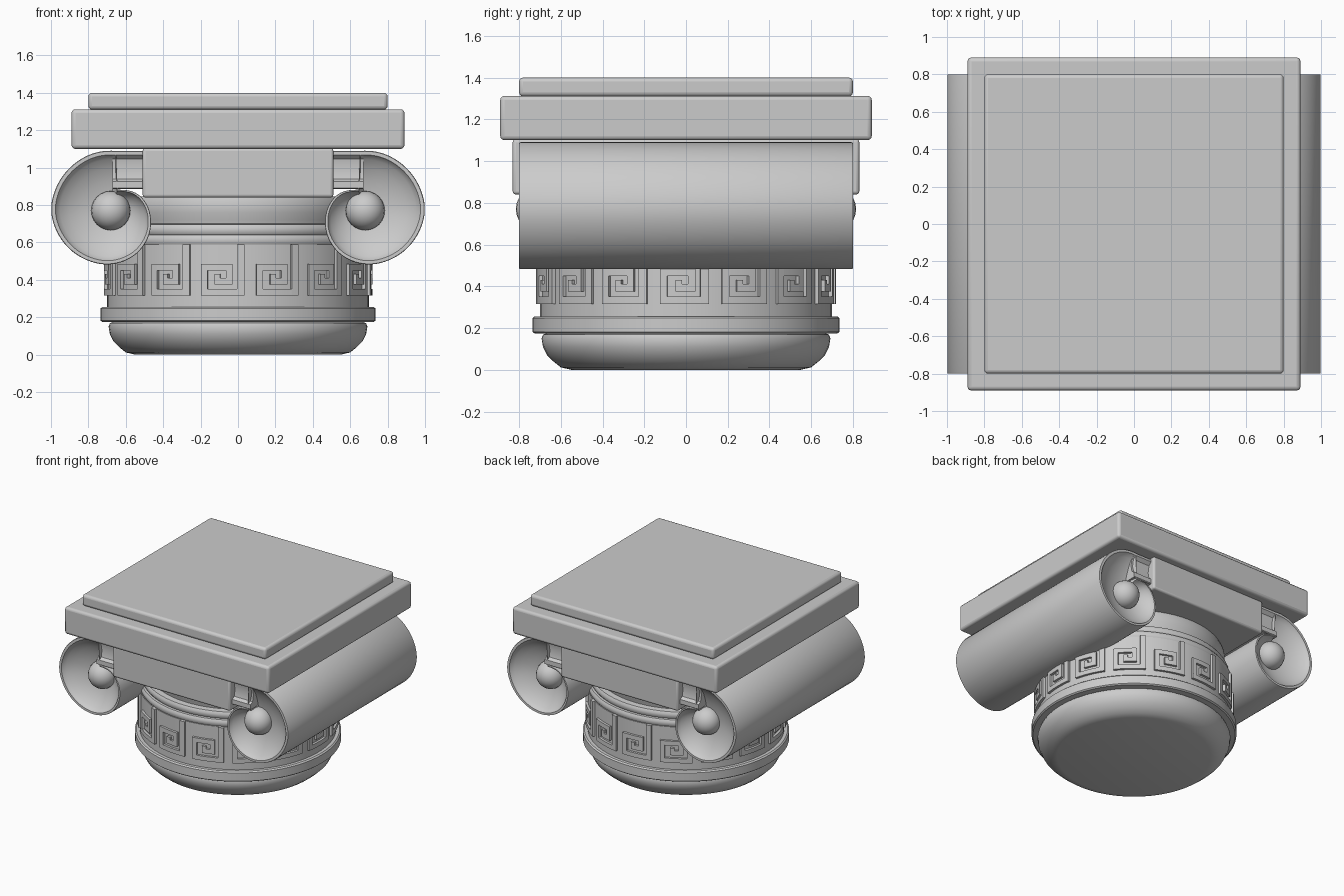
import bpy, bmesh
from math import sin, cos, radians, pi

if "Cube" in bpy.data.objects:
    bpy.data.objects.remove(bpy.data.objects["Cube"])


def make(name, verts, faces, angle=35):
    me = bpy.data.meshes.new(name)
    bm = bmesh.new()
    vs = [bm.verts.new(v) for v in verts]
    for f in faces:
        bm.faces.new([vs[i] for i in f])
    bmesh.ops.remove_doubles(bm, verts=bm.verts, dist=1e-5)
    bmesh.ops.recalc_face_normals(bm, faces=bm.faces)
    bm.to_mesh(me)
    bm.free()
    ob = bpy.data.objects.new(name, me)
    bpy.context.collection.objects.link(ob)
    smooth(ob, angle)
    return ob


def smooth(ob, angle=35):
    bpy.ops.object.select_all(action='DESELECT')
    ob.select_set(True)
    bpy.context.view_layer.objects.active = ob
    bpy.ops.object.shade_smooth_by_angle(angle=radians(angle))


def slab(name, hx, hy, z0, z1, bevel):
    bpy.ops.mesh.primitive_cube_add(size=1, location=(0, 0, (z0 + z1) / 2))
    ob = bpy.context.object
    ob.name = name
    ob.scale = (2 * hx, 2 * hy, z1 - z0)
    bpy.ops.object.transform_apply(location=False, rotation=False, scale=True)
    b = ob.modifiers.new("bevel", 'BEVEL')
    b.width, b.segments = bevel, 3
    smooth(ob, 40)


def bridge(loops):
    """Quads between equal loops, capped at both ends."""
    n = len(loops[0])
    verts = [v for l in loops for v in l]
    faces = [(i * n + j, i * n + (j + 1) % n, (i + 1) * n + (j + 1) % n, (i + 1) * n + j)
             for i in range(len(loops) - 1) for j in range(n)]
    faces += [tuple(range(n))[::-1], tuple(range(len(verts) - n, len(verts)))]
    return verts, faces


def lathe(name, profile, n=96):
    loops = [[(r * cos(2 * pi * j / n), r * sin(2 * pi * j / n), z) for j in range(n)]
             for r, z in profile]
    make(name, *bridge(loops))


# Square top slabs and the central block
slab("top_slab", .80, .80, 1.31, 1.40, .02)
slab("abacus", .89, .89, 1.10, 1.312, .02)
slab("central_block", .51, .83, .84, 1.105, .015)

# Round parts
lathe("base_cushion", [(.55, 0), (.60, .012), (.635, .04), (.665, .07), (.685, .11),
                       (.692, .15), (.685, .168), (.66, .178)])
lathe("lower_ring", [(.68, .174), (.725, .174), (.735, .182), (.735, .247), (.725, .256), (.68, .256)])
lathe("drum", [(.70, .25), (.70, .59)])
lathe("upper_ring", [(.66, .585), (.69, .585), (.70, .60), (.70, .625), (.69, .64), (.66, .645)])
lathe("neck_ring", [(.64, .635), (.672, .64), (.682, .655), (.682, .68), (.672, .695), (.64, .70)])
lathe("neck", [(.63, .69), (.635, .72), (.65, .76), (.65, .82), (.64, .845)])

# Key pattern: 15 raised units of curved bars, given as (x0, x1, z0, z1) around the drum
BARS = [(-.005, .035, .315, .59), (-.20, -.005, .315, .35), (-.20, -.165, .35, .485),
        (-.165, -.03, .45, .485), (-.065, -.03, .375, .45), (-.125, -.065, .375, .41),
        (-.125, -.095, .41, .43)]
verts, faces = [], []
for u in range(15):
    for x0, x1, z0, z1 in BARS:
        steps = 5 if x1 - x0 > .08 else 2
        loops = []
        for k in range(steps + 1):
            a = -pi / 2 + u * 2 * pi / 15 + (x0 + (x1 - x0) * k / steps) / .715
            loops.append([(r * cos(a), r * sin(a), z)
                          for r, z in ((.69, z0), (.718, z0), (.718, z1), (.69, z1))])
        v, f = bridge(loops)
        faces += [tuple(i + len(verts) for i in q) for q in f]
        verts += v
make("key_pattern", verts, faces, 30)

# Scroll outline: spiral radius by angle around the eye
EX, EZ = .68, .77
SPIRAL = [(95, .32), (75, .321), (50, .317), (25, .317), (0, .32), (-25, .308), (-60, .295),
          (-90, .288), (-120, .27), (-147, .243), (-170, .217), (-190, .195), (-215, .165),
          (-230, .14), (-252, .115)]


def radius(a):
    for (a0, r0), (a1, r1) in zip(SPIRAL, SPIRAL[1:]):
        if a >= a1:
            t = (a0 - a) / (a0 - a1)
            return r0 + (r1 - r0) * t
    return SPIRAL[-1][1]


OUT = []
for k in range(81):
    a = 95 - 347 * k / 80
    r = sum(radius(min(95, max(-252, a + d))) for d in (-8, -4, 0, 4, 8)) / 5
    OUT.append((r * cos(radians(a)), r * sin(radians(a))))
# Dished ends: (scale towards the eye, distance along y)
DISH = [(.05, .69), (.3, .70), (.5, .715), (.7, .74), (.85, .77), (.91, .788), (.93, .80), (.99, .80), (1, .793)]
RINGS = [(f, -y) for f, y in DISH] + [(f, y) for f, y in reversed(DISH)]
# Channel linking scroll and block: (y, z) section with a shallow sunken face
HALF = [(.793, 1.09), (.80, 1.085), (.80, 1.068), (.775, 1.045), (.765, .99), (.775, .94),
        (.80, .925), (.80, .89), (.793, .885)]
SECTION = [(-y, z) for y, z in HALF] + [(y, z) for y, z in reversed(HALF)]

for side, s in (("left", -1), ("right", 1)):
    make(side + "_scroll", *bridge([[(s * (EX + f * x), y, EZ + f * z) for x, z in OUT]
                                    for f, y in RINGS]))
    make(side + "_channel", *bridge([[(s * x, y, z) for y, z in SECTION] for x in (.48, .67)]))
    for end, y in (("front", -.71), ("back", .71)):
        bpy.ops.mesh.primitive_uv_sphere_add(segments=24, ring_count=12, radius=.105,
                                             location=(s * EX, y, EZ))
        bpy.context.object.name = f"{side}_{end}_eye"
        smooth(bpy.context.object, 40)
